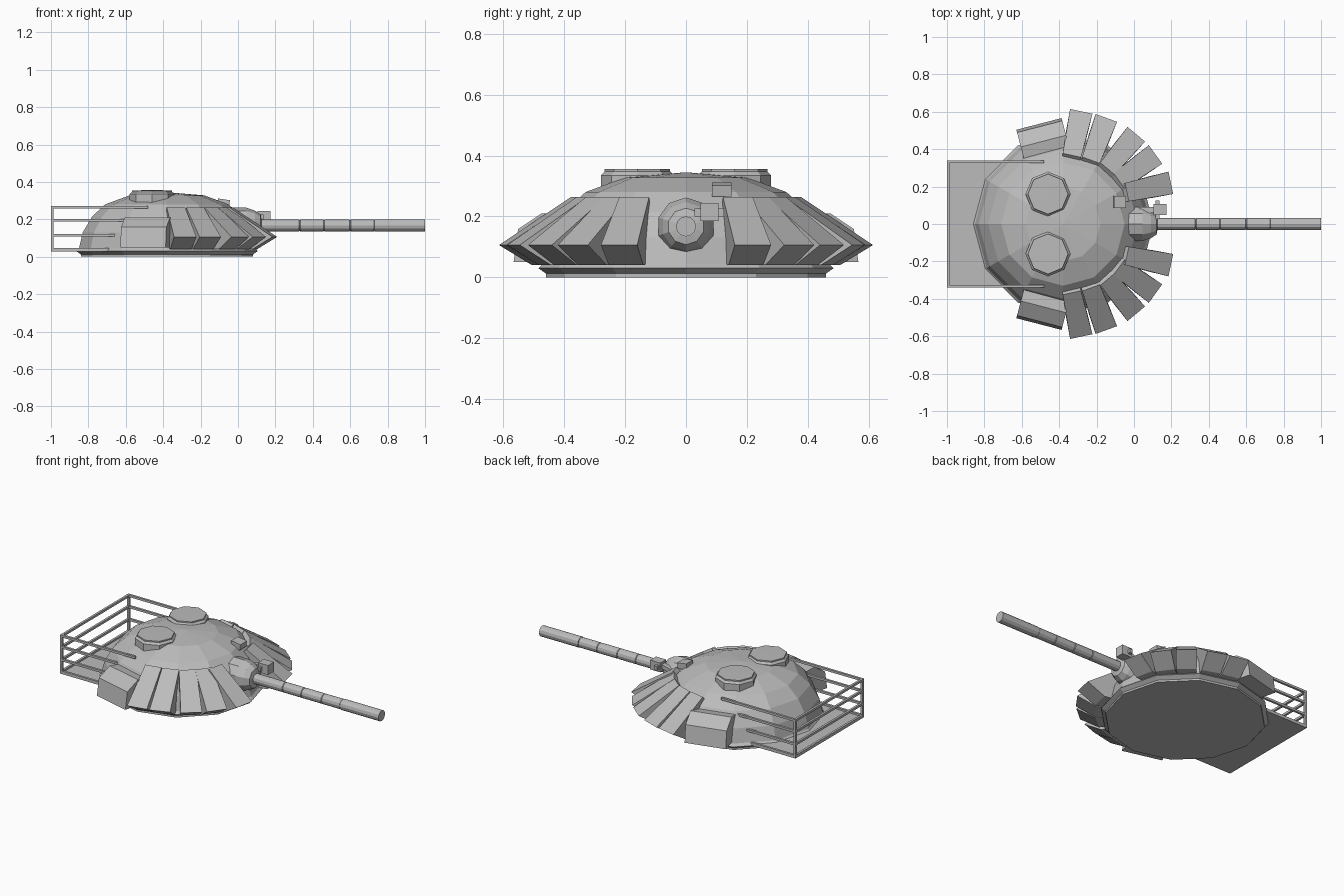
import bpy, bmesh, math
from mathutils import Matrix, Vector

if "Cube" in bpy.data.objects:
    bpy.data.objects.remove(bpy.data.objects["Cube"])

grey = bpy.data.materials.new("armour_grey")
grey.diffuse_color = (0.5, 0.5, 0.5, 1)
grey.use_nodes = True
grey.node_tree.nodes["Principled BSDF"].inputs["Base Color"].default_value = grey.diffuse_color


def make(name, bm, mirror=False):
    bmesh.ops.recalc_face_normals(bm, faces=bm.faces)
    me = bpy.data.meshes.new(name)
    bm.to_mesh(me)
    bm.free()
    me.materials.append(grey)
    ob = bpy.data.objects.new(name, me)
    bpy.context.collection.objects.link(ob)
    if mirror:
        ob.modifiers.new("mirror", 'MIRROR').use_axis = (False, True, False)
    return ob


def lathe(name, profile, n, matrix, mirror=False):
    """Closed faceted solid from (radius, height) points."""
    bm = bmesh.new()
    rings = []
    for r, h in profile:
        if r == 0:
            rings.append([bm.verts.new((0, 0, h))] * n)
        else:
            rings.append([bm.verts.new((r * math.cos(2 * math.pi * i / n),
                                        r * math.sin(2 * math.pi * i / n), h)) for i in range(n)])
    for a, b in zip(rings, rings[1:]):
        for i in range(n):
            j = (i + 1) % n
            bm.faces.new(list(dict.fromkeys((a[i], a[j], b[j], b[i]))))
    for ring, (r, h) in ((rings[0], profile[0]), (rings[-1], profile[-1])):
        if r:
            bm.faces.new(ring)
    bm.transform(matrix)
    return make(name, bm, mirror)


def prism(name, points, matrix, mirror=False):
    """Extrude (x, z, half_width) points across y."""
    bm = bmesh.new()
    sides = [[bm.verts.new((x, s * w, z)) for x, z, w in points] for s in (-1, 1)]
    bm.faces.new(sides[0])
    bm.faces.new(sides[1])
    for i in range(len(points)):
        j = (i + 1) % len(points)
        bm.faces.new((sides[0][i], sides[0][j], sides[1][j], sides[1][i]))
    bm.transform(matrix)
    return make(name, bm, mirror)


def box(name, lo, hi, mirror=False, tilt=0):
    lo, hi = Vector(lo), Vector(hi)
    bm = bmesh.new()
    bmesh.ops.create_cube(bm, size=1)
    bm.transform(Matrix.Translation((lo + hi) / 2) @ Matrix.Rotation(tilt, 4, 'Y')
                 @ Matrix.Diagonal((*(hi - lo), 1)))
    return make(name, bm, mirror)


def at(x, y, z=0, angle=0):
    return Matrix.Translation((x, y, z)) @ Matrix.Rotation(math.radians(angle), 4, 'Z')


# Turret shell with its ring lip
lathe("turret_dome", [(0.46, 0), (0.46, 0.012), (0.485, 0.03), (0.47, 0.045), (0.45, 0.13),
                      (0.40, 0.215), (0.33, 0.28), (0.20, 0.328), (0, 0.345)], 12, at(-0.38, 0))

# Wedge armour blocks round the front: tip position and facing angle
wedge = [(0, 0.106, 0.061), (-0.24, 0.264, 0.05), (-0.30, 0.20, 0.045),
         (-0.30, 0.045, 0.045), (-0.11, 0.04, 0.058)]
tips = [(-0.282, 0.602, 78), (-0.148, 0.567, 70), (0.012, 0.48, 50),
        (0.115, 0.372, 36), (0.197, 0.22, 12)]
for i, (x, y, a) in enumerate(tips):
    prism(f"armour_wedge_{i + 1}", wedge, at(x, y, 0, a), True)

# Side stowage boxes with sloping lids
prism("stowage_box", [(0, 0.05, 0.125), (-0.015, 0.158, 0.125), (-0.095, 0.21, 0.125),
                      (-0.16, 0.20, 0.125), (-0.16, 0.05, 0.125)],
      at(-0.508, 0.535, 0, 104.5), True)

# Rear rack: floor, rails and corner posts
box("rack_floor", (-1, -0.34, 0.028), (-0.68, 0.34, 0.036))
t = 0.014
for i, (z, end) in enumerate([(0.04, -0.69), (0.115, -0.65), (0.195, -0.54), (0.265, -0.48)]):
    box(f"rack_side_rail_{i + 1}", (-1, 0.34 - t, z - t / 2), (end, 0.34, z + t / 2), True)
    box(f"rack_back_rail_{i + 1}", (-1, -0.34, z - t / 2), (-1 + t, 0.34, z + t / 2))
box("rack_post", (-1, 0.34 - t, 0.03), (-1 + t, 0.34, 0.272), True)

# Roof hatches
lathe("hatch_ring", [(0.12, 0.28), (0.12, 0.335), (0.108, 0.347), (0.108, 0.355), (0, 0.356)],
      8, at(-0.46, 0.16), True)

# Gun: mantlet and sleeved barrel
along_x = Matrix.Translation((0, 0, 0.167)) @ Matrix.Rotation(math.pi / 2, 4, 'Y')
lathe("mantlet", [(0.095, -0.04), (0.095, 0.045), (0.08, 0.09), (0.06, 0.12), (0.036, 0.125)],
      10, along_x)
joints = [0.1, 0.33, 0.46, 0.60, 0.73, 1.0]
barrel = []
for i, (a, b) in enumerate(zip(joints, joints[1:])):
    r = 0.033 if i == 4 else 0.031
    barrel += [(r - 0.003, a), (r, a + 0.003), (r, b - 0.003), (r - 0.003, b)] if i < 4 else [(r, a), (r, b)]
lathe("gun_barrel", barrel, 12, along_x)

# Lamp beside the gun, on its bracket
box("lamp_body", (0.105, 0.048, 0.185), (0.175, 0.106, 0.244))
box("lamp_bracket", (0.115, 0.028, 0.20), (0.135, 0.125, 0.226))
box("lamp_arm", (0.03, 0.06, 0.195), (0.12, 0.09, 0.22), tilt=-0.25)

# Roof sight
box("roof_sight", (-0.11, 0.085, 0.27), (-0.045, 0.15, 0.307), tilt=0.15)
